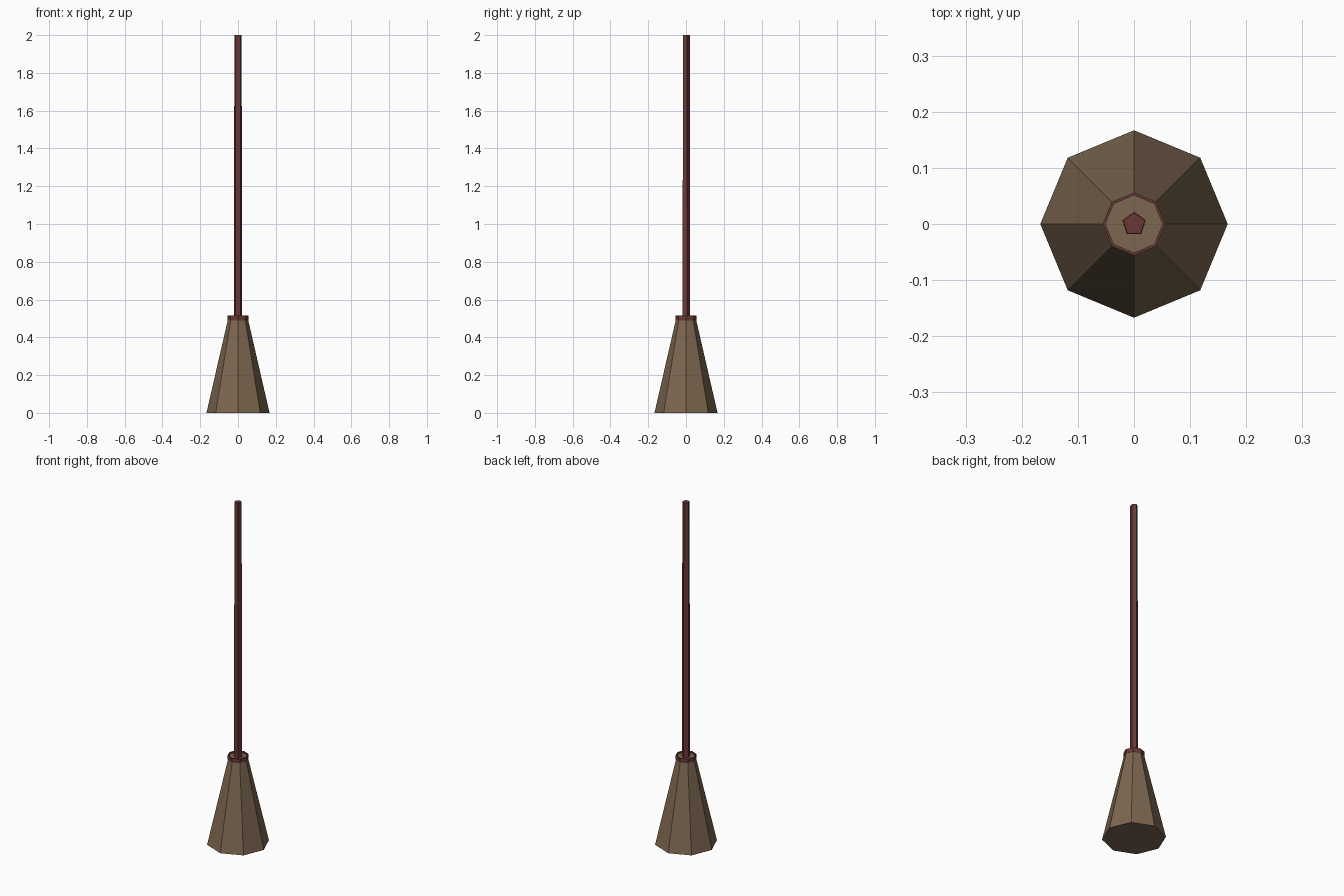
import bpy
import math

if "Cube" in bpy.data.objects:
    bpy.data.objects.remove(bpy.data.objects["Cube"])


def material(name, rgb):
    mat = bpy.data.materials.new(name)
    mat.diffuse_color = (*rgb, 1)
    mat.use_nodes = True
    mat.node_tree.nodes["Principled BSDF"].inputs["Base Color"].default_value = mat.diffuse_color
    return mat


def lathe(name, profile, sides, mat, start=math.pi / 2, closed=False):
    """Spin a (radius, z) profile into a flat-faced solid; closed makes a ring, open gets end caps."""
    verts = [(r * math.cos(start + math.tau * i / sides),
              r * math.sin(start + math.tau * i / sides), z)
             for r, z in profile for i in range(sides)]
    n = len(profile)
    faces = []
    for k in range(n if closed else n - 1):
        a, b = k * sides, (k + 1) % n * sides
        for i in range(sides):
            j = (i + 1) % sides
            faces.append((a + i, a + j, b + j, b + i))
    if not closed:
        faces.append(tuple(reversed(range(sides))))
        faces.append(tuple(range((n - 1) * sides, n * sides)))
    mesh = bpy.data.meshes.new(name)
    mesh.from_pydata(verts, [], faces)
    mesh.materials.append(mat)
    obj = bpy.data.objects.new(name, mesh)
    bpy.context.collection.objects.link(obj)
    return obj


straw = material("straw", (0.20, 0.135, 0.08))
wood = material("red_wood", (0.14, 0.04, 0.035))

# Flared octagonal brush head
lathe("bristles", [(0.167, 0.0), (0.051, 0.505)], 8, straw)

# Thin binding band around the neck of the brush
lathe("collar", [(0.056, 0.49), (0.056, 0.515), (0.051, 0.515), (0.051, 0.49)],
      8, wood, closed=True)

# Five-sided stick, very slightly tapered
lathe("handle", [(0.022, 0.50), (0.0205, 2.0)], 5, wood)
